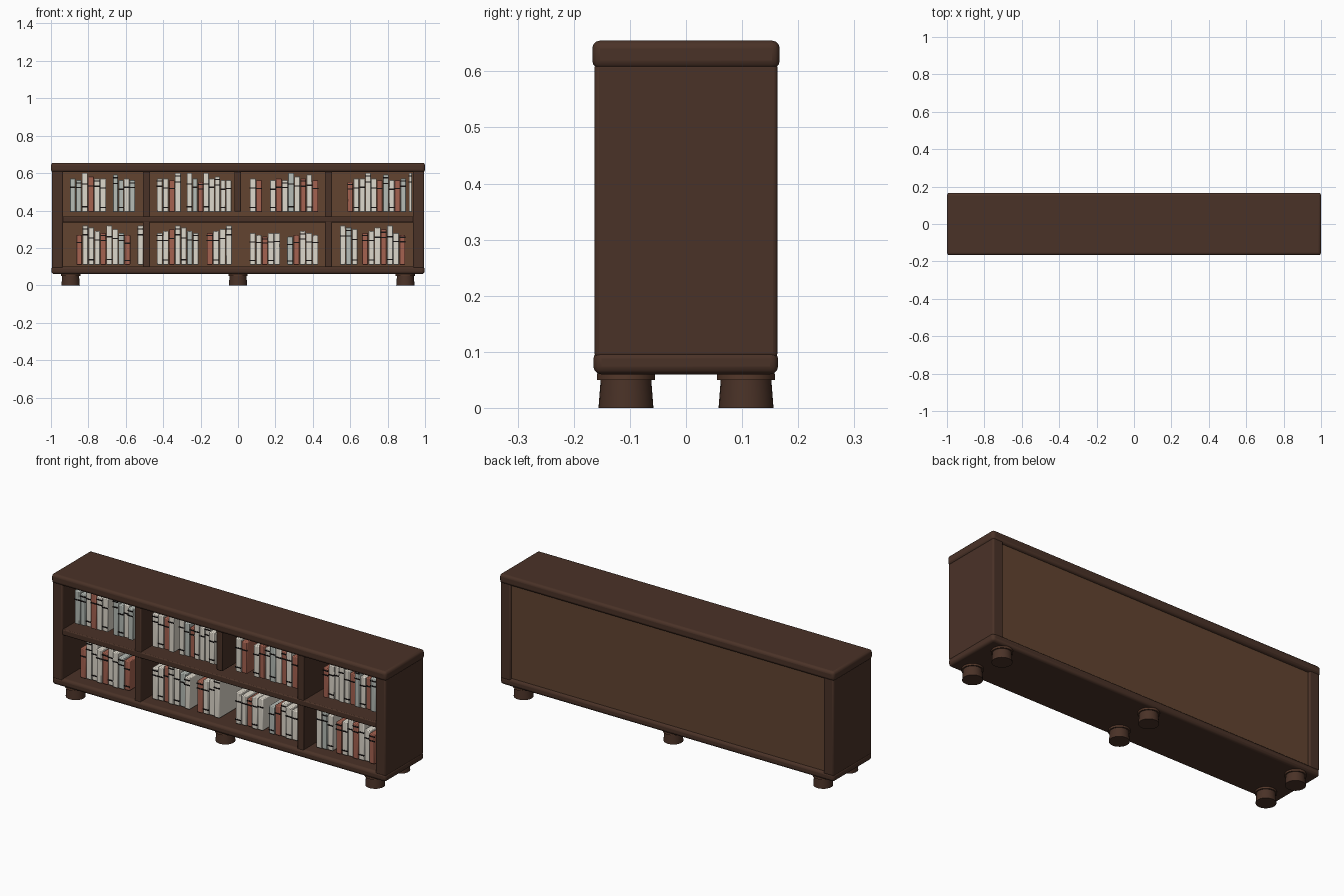
import bpy, math

if "Cube" in bpy.data.objects:
    bpy.data.objects.remove(bpy.data.objects["Cube"])

def material(name, rgb):
    m = bpy.data.materials.new(name)
    lin = [(c / 255 / 12.92 if c < 10 else ((c / 255 + 0.055) / 1.055) ** 2.4) for c in rgb]
    m.diffuse_color = (*lin, 1)
    m.use_nodes = True
    m.node_tree.nodes["Principled BSDF"].inputs["Base Color"].default_value = m.diffuse_color
    return m

DARK = material("dark_wood", (74, 50, 39))
PANEL = material("panel_wood", (98, 68, 48))
FOOT = material("foot_wood", (84, 56, 42))
BLACK = material("black_band", (22, 18, 18))
COVERS = {"w": material("cream_cover", (222, 216, 204)),
          "g": material("grey_cover", (182, 188, 182)),
          "r": material("red_cover", (165, 98, 80))}

def box(name, x, y, z, mat, bevel=0.0, segments=3):
    """Box from (min, max) pairs, with optional rounded edges."""
    bpy.ops.mesh.primitive_cube_add(size=1, location=[(a + b) / 2 for a, b in (x, y, z)])
    ob = bpy.context.object
    ob.name = name
    ob.scale = [b - a for a, b in (x, y, z)]
    bpy.ops.object.transform_apply(location=False, rotation=False, scale=True)
    ob.data.materials.append(mat)
    if bevel:
        mod = ob.modifiers.new("round", "BEVEL")
        mod.width, mod.segments = bevel, segments
        bpy.ops.object.shade_smooth_by_angle(angle=math.radians(40))
    return ob

# Carcass: top, base, sides, back
box("top", (-1, 1), (-0.167, 0.167), (0.605, 0.655), DARK, 0.014)
box("base", (-0.997, 0.997), (-0.165, 0.164), (0.06, 0.102), DARK, 0.014)
for s in (-1, 1):
    box("side", sorted((s * 0.935, s * 0.995)), (-0.163, 0.163), (0.09, 0.615), DARK, 0.008)
box("back_panel", (-0.94, 0.94), (0.135, 0.152), (0.09, 0.61), PANEL)

# Shelf and dividers
box("shelf", (-0.94, 0.94), (-0.16, 0.14), (0.337, 0.369), DARK, 0.005, 2)
for x in (-0.489, 0.484):
    box("divider", (x - 0.019, x + 0.019), (-0.158, 0.14), (0.095, 0.61), DARK, 0.005, 2)
box("middle_divider", (-0.019, 0.016), (-0.158, 0.14), (0.394, 0.61), DARK, 0.005, 2)

# Feet: flared round leg with a collar
for x in (-0.895, 0, 0.895):
    for y in (-0.107, 0.107):
        for name, r1, r2, z0, z1, mat in (("foot", 0.049, 0.045, 0, 0.052, DARK),
                                          ("foot_collar", 0.052, 0.052, 0.05, 0.062, FOOT)):
            bpy.ops.mesh.primitive_cone_add(vertices=24, radius1=r1, radius2=r2, depth=z1 - z0,
                                            location=(x, y, (z0 + z1) / 2))
            ob = bpy.context.object
            ob.name = name
            ob.data.materials.append(mat)
            bpy.ops.object.shade_smooth_by_angle(angle=math.radians(40))

# Books: runs of (left, right, cover colours, heights above 0.13 in hundredths)
UPPER = [(-0.90, -0.705, "ggwrww", "548655"), (-0.67, -0.55, "ggwg", "7454"),
         (-0.435, -0.305, "wwrw", "5548"), (-0.275, -0.035, "wgrwwwww", "85385644"),
         (0.062, 0.13, "wr", "54"), (0.17, 0.43, "wrwgwrwr", "45486574"),
         (0.585, 0.90, "rwwwwrgwrg", "3558547445"), (0.912, 0.932, "w", "8")]
LOWER = [(-0.865, -0.575, "rwwwrwwgr", "387548643"), (-0.537, -0.507, "w", "8"),
         (-0.435, -0.21, "wwrwwgw", "4568754"), (-0.168, -0.032, "rwww", "4568"),
         (0.062, 0.225, "wwrww", "4324 4".replace(" ", "")), (0.262, 0.43, "grwww", "23543"),
         (0.545, 0.64, "wgw", "876"), (0.663, 0.895, "rwwrwwr", "4576843")]
for floor, runs in ((0.392, UPPER), (0.11, LOWER)):
    for left, right, covers, heights in runs:
        w = (right - left) / len(covers)
        for i, (c, h) in enumerate(zip(covers, heights)):
            x0, x1 = left + i * w + 0.001, left + (i + 1) * w - 0.001
            h = 0.13 + 0.01 * int(h)
            front = -0.112 + 0.004 * (i % 3)
            box("book", (x0, x1), (front, 0.08), (floor, floor + h), COVERS[c], 0.004, 2)
            # Dark spine bands
            for f in ((0.72,), (0.75, 0.9), (0.7, 0.12))[(i + len(covers)) % 3]:
                z = floor + f * h
                box("spine_band", (x0 - 0.0005, x1 + 0.0005), (front - 0.002, front + 0.004),
                    (z, z + 0.006), BLACK)
